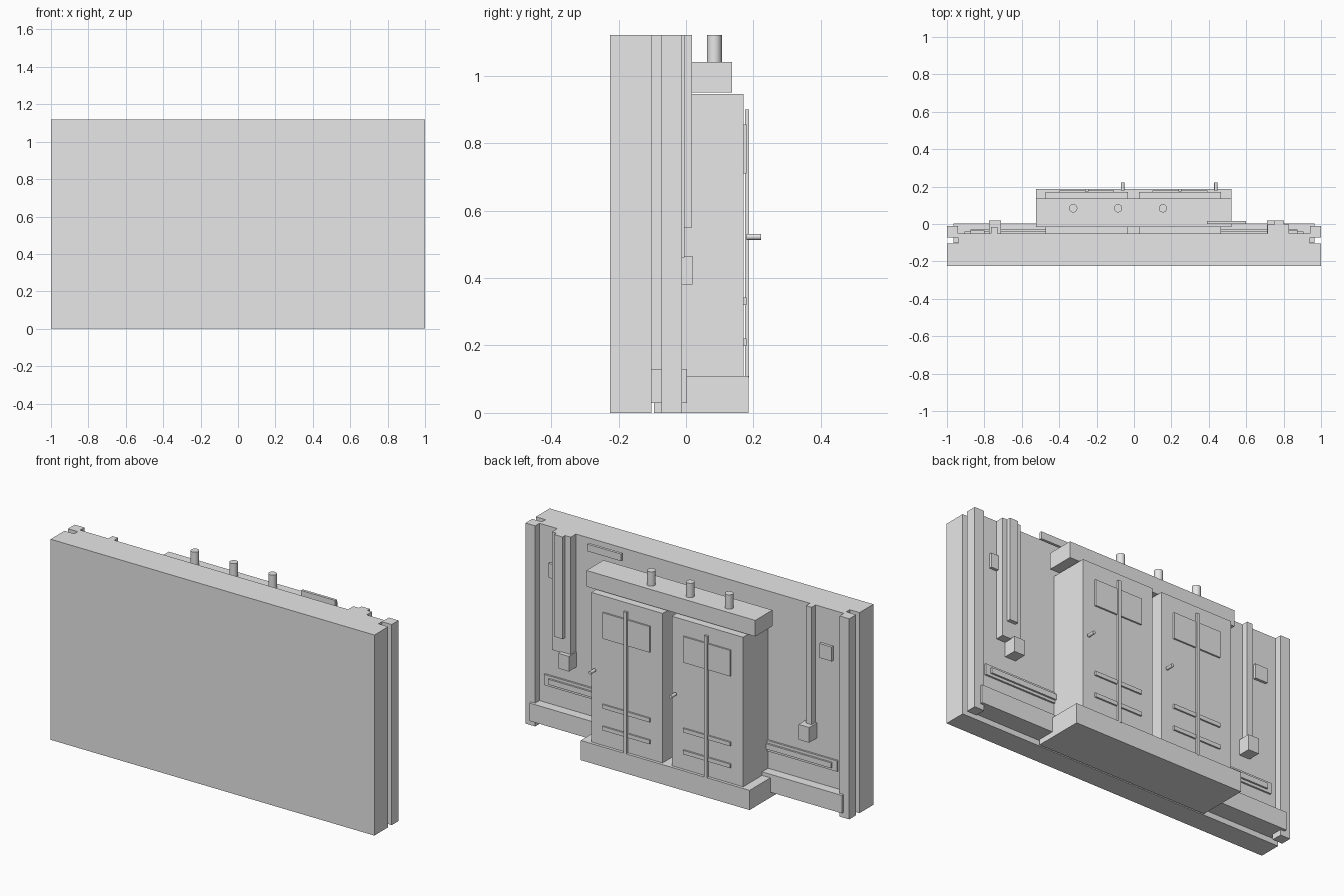
import bpy
import bmesh
from mathutils import Matrix, Vector

cube = bpy.data.objects.get("Cube")
if cube:
    bpy.data.objects.remove(cube, do_unlink=True)

# Single flat material
grey = bpy.data.materials.new("light_grey")
grey.use_nodes = True
grey.diffuse_color = (0.8, 0.8, 0.8, 1)
grey.node_tree.nodes["Principled BSDF"].inputs["Base Color"].default_value = (0.8, 0.8, 0.8, 1)


def add_object(name, bm):
    mesh = bpy.data.meshes.new(name)
    bm.to_mesh(mesh)
    bm.free()
    mesh.materials.append(grey)
    obj = bpy.data.objects.new(name, mesh)
    bpy.context.collection.objects.link(obj)
    return obj


def box(name, x, y, z):
    """Box from its (min, max) range on each axis."""
    bm = bmesh.new()
    size = Vector([r[1] - r[0] for r in (x, y, z)])
    centre = Vector([(r[0] + r[1]) / 2 for r in (x, y, z)])
    bmesh.ops.create_cube(bm, size=1, matrix=Matrix.Translation(centre) @ Matrix.Diagonal(size).to_4x4())
    return add_object(name, bm)


def rod(name, start, end, radius):
    """Smooth capped cylinder between two points."""
    start, end = Vector(start), Vector(end)
    axis = end - start
    turn = axis.to_track_quat('Z', 'Y').to_matrix().to_4x4()
    bm = bmesh.new()
    bmesh.ops.create_cone(bm, cap_ends=True, segments=24, radius1=radius, radius2=radius,
                          depth=axis.length, matrix=Matrix.Translation((start + end) / 2) @ turn)
    for face in bm.faces:
        face.smooth = len(face.verts) == 4
    for edge in bm.edges:
        edge.smooth = all(f.smooth for f in edge.link_faces)
    return add_object(name, bm)


def span(side, near, far):
    """Mirror an x range to the given side."""
    return tuple(sorted((side * near, side * far)))


TOP = 1.12
WALL = -0.05     # back surface of the wall
DOOR = 0.17      # back surface of the cabinets

# Wall panel, backing and skirting
box("front_panel", (-1, 1), (-0.225, -0.103), (0, TOP))
box("wall_backing", (-0.94, 0.94), (-0.103, WALL), (0.03, TOP))
box("skirting", (-0.965, 0.965), (-0.102, 0.003), (0.03, 0.13))

# Mirrored wall parts
for side, label in ((1, "left"), (-1, "right")):
    box(label + "_edge_column", span(side, 0.94, 1), (-0.072, -0.012), (0, TOP))
    box(label + "_rail", span(side, 0.46, 0.905), (WALL, -0.04), (0.23, 0.29))
    box(label + "_rail_strip", span(side, 0.46, 0.875), (-0.04, -0.03), (0.245, 0.275))
    box(label + "_wall_plate", span(side, 0.8, 0.875), (WALL, -0.035), (0.84, 0.92))
    box(label + "_junction_box", span(side, 0.71, 0.775), (WALL, 0.02), (0.38, 0.465))

# Wall conduits
box("left_wide_duct", (0.715, 0.83), (WALL, -0.004), (0.46, TOP))
box("left_narrow_duct", (0.75, 0.802), (-0.004, 0.018), (0.55, TOP))
box("right_conduit", (-0.765, -0.73), (WALL, -0.015), (0.46, TOP))
box("upper_bar", (0.39, 0.6), (0, 0.015), (1.08, TOP))

# Plinth and top housing
box("plinth", (-0.523, 0.52), (-0.095, 0.186), (0, 0.11))
box("top_housing", (-0.523, 0.52), (-0.015, 0.136), (0.95, 1.04))
for i in range(3):
    x = -0.325 + 0.24 * i
    rod("top_pipe_%d" % (i + 1), (x, 0.084, 1.04), (x, 0.084, TOP), 0.022)

# Twin cabinets with window, slats, locking bar and handle
for label, x in (("left", 0.246), ("right", -0.252)):
    box(label + "_cabinet", (x - 0.22, x + 0.22), (WALL, DOOR), (0.11, 0.945))
    panel = (x - 0.146, x + 0.146)
    box(label + "_window", panel, (DOOR, 0.179), (0.71, 0.855))
    for name, z in (("upper", 0.32), ("lower", 0.198)):
        box(label + "_" + name + "_slat", panel, (DOOR, 0.179), (z, z + 0.022))
    box(label + "_locking_bar", (x - 0.009, x + 0.009), (0.175, 0.187), (0.105, 0.9))
    rod(label + "_handle", (x + 0.192, 0.18, 0.522), (x + 0.192, 0.222, 0.522), 0.009)
